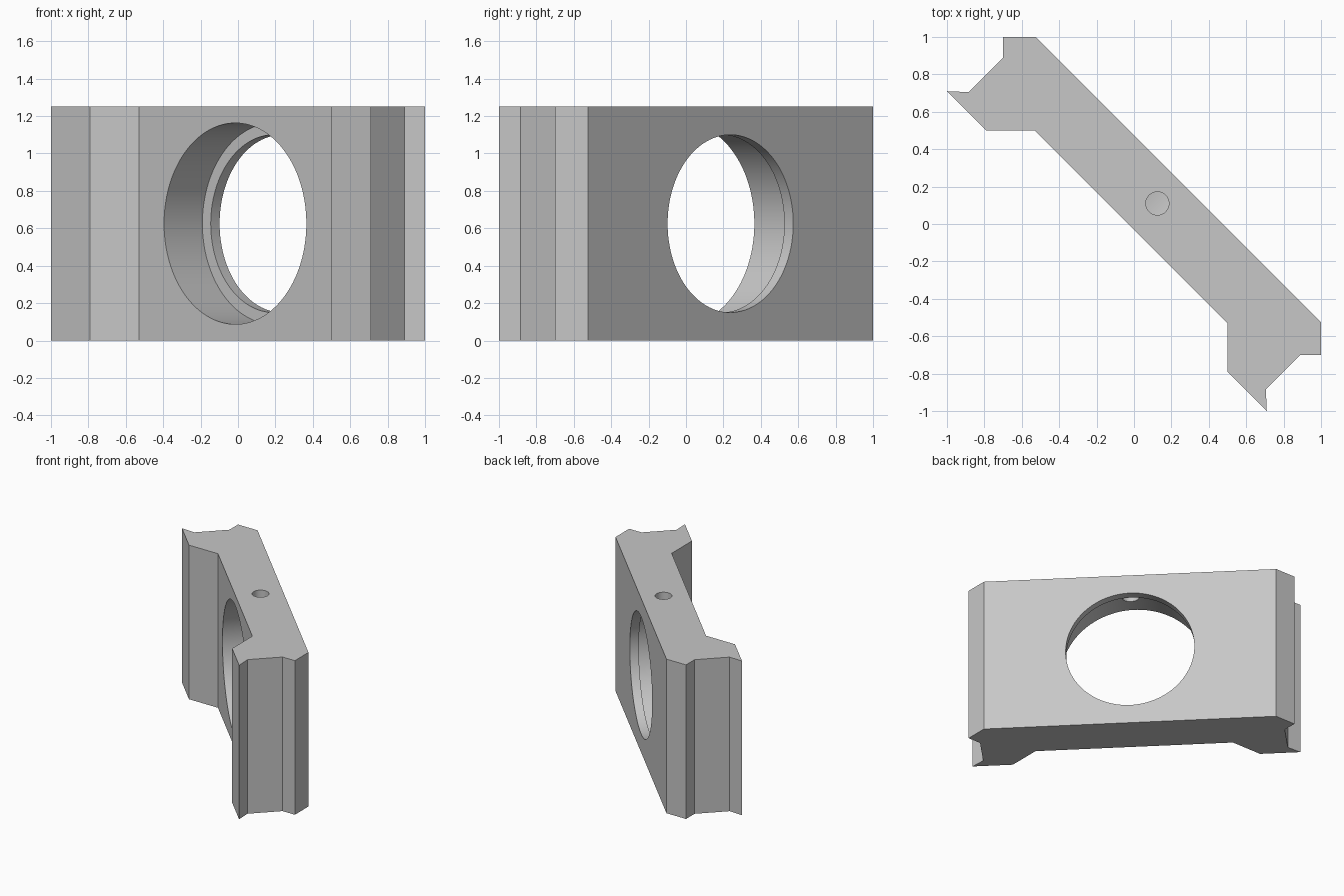
import bpy, bmesh, math
from mathutils import Matrix, Vector

cube = bpy.data.objects.get("Cube")
if cube:
    bpy.data.objects.remove(cube, do_unlink=True)

HEIGHT = 1.25
MID = HEIGHT / 2

grey = bpy.data.materials.new("light grey")
grey.use_nodes = True
grey.diffuse_color = (0.57, 0.57, 0.57, 1)
grey.node_tree.nodes["Principled BSDF"].inputs["Base Color"].default_value = grey.diffuse_color


def make_object(name, bm):
    bmesh.ops.recalc_face_normals(bm, faces=bm.faces)
    mesh = bpy.data.meshes.new(name)
    bm.to_mesh(mesh)
    bm.free()
    mesh.materials.append(grey)
    obj = bpy.data.objects.new(name, mesh)
    bpy.context.collection.objects.link(obj)
    return obj


def cutter(name, radius, start, end, segments):
    """Hidden cylinder running from start to end."""
    start, end = Vector(start), Vector(end)
    axis = end - start
    turn = axis.to_track_quat('Z', 'Y').to_matrix().to_4x4()
    bm = bmesh.new()
    bmesh.ops.create_cone(bm, cap_ends=True, segments=segments, radius1=radius,
                          radius2=radius, depth=axis.length,
                          matrix=Matrix.Translation((start + end) / 2) @ turn)
    obj = make_object(name, bm)
    obj.hide_render = True
    obj.hide_viewport = True
    return obj


# Block outline: one end, mirrored across the diagonal for the other end
end_half = [(-0.53, 0.5), (-0.79, 0.5), (-1, 0.71), (-0.885, 0.705),
            (-0.7, 0.89), (-0.7, 1), (-0.525, 1)]
outline = end_half + [(y, x) for x, y in reversed(end_half)]

bm = bmesh.new()
base = bm.faces.new([bm.verts.new((x, y, 0)) for x, y in outline])
grown = bmesh.ops.extrude_face_region(bm, geom=[base])
top_verts = [g for g in grown["geom"] if isinstance(g, bmesh.types.BMVert)]
bmesh.ops.translate(bm, verts=top_verts, vec=(0, 0, HEIGHT))
block = make_object("bearing_block", bm)

# Stepped bore across the plate, and a small oil hole from the top into it
cutters = [
    cutter("bore_cutter", 0.475, (-0.4, -0.4, MID), (0.7, 0.7, MID), 128),
    cutter("counterbore_cutter", 0.538, (-0.4, -0.4, MID), (0.19, 0.19, MID), 128),
    cutter("oil_hole_cutter", 0.062, (0.125, 0.11, MID), (0.125, 0.11, HEIGHT + 0.1), 48),
]
for tool in cutters:
    cut = block.modifiers.new(tool.name, 'BOOLEAN')
    cut.operation = 'DIFFERENCE'
    cut.solver = 'EXACT'
    cut.object = tool

# Bake the cuts so the bores can be shaded smoothly
graph = bpy.context.evaluated_depsgraph_get()
finished = bpy.data.meshes.new_from_object(block.evaluated_get(graph))
block.modifiers.clear()
block.data = finished
for tool in cutters:
    bpy.data.objects.remove(tool, do_unlink=True)

bpy.ops.object.select_all(action='DESELECT')
block.select_set(True)
bpy.context.view_layer.objects.active = block
bpy.ops.object.shade_smooth_by_angle(angle=math.radians(25))
